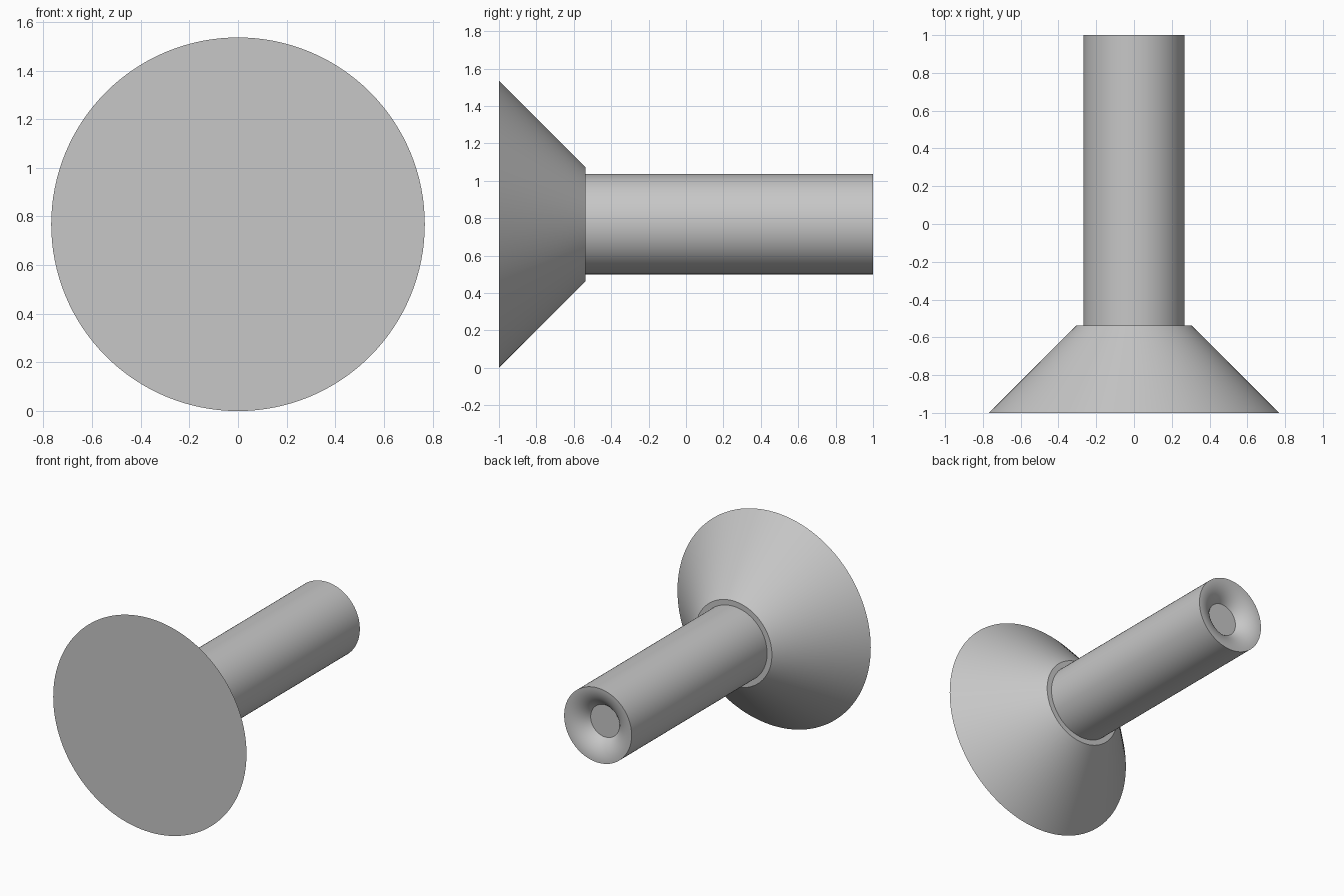
import bpy, bmesh
from math import sin, cos, pi, radians

cube = bpy.data.objects.get("Cube")
if cube:
    bpy.data.objects.remove(cube, do_unlink=True)

HEAD_R, NECK_R, SHAFT_R = 0.768, 0.306, 0.268
FRONT, SHOULDER, BACK = -1.0, -0.538, 1.0
SIDES = 128

grey = bpy.data.materials.new("plain grey")
grey.use_nodes = True
colour = (0.57, 0.57, 0.57, 1)
grey.diffuse_color = colour
grey.node_tree.nodes["Principled BSDF"].inputs["Base Color"].default_value = colour


def lathe(name, profile, cap_start=False, cap_end=False):
    """Turn a (radius, y) profile around the long axis."""
    bm = bmesh.new()
    rings = []
    for r, y in profile:
        rings.append([bm.verts.new((r * cos(2 * pi * i / SIDES), y,
                                    r * sin(2 * pi * i / SIDES)))
                      for i in range(SIDES)])
    for a, b in zip(rings, rings[1:]):
        for i in range(SIDES):
            j = (i + 1) % SIDES
            bm.faces.new((a[i], a[j], b[j], b[i]))
    if cap_start:
        bm.faces.new(rings[0][::-1])
    if cap_end:
        bm.faces.new(rings[-1])
    # The profile runs front to back, so the first side face must look outward
    bm.faces.ensure_lookup_table()
    first = bm.faces[0]
    first.normal_update()
    centre = first.calc_center_median()
    if first.normal.x * centre.x + first.normal.z * centre.z < 0:
        bmesh.ops.reverse_faces(bm, faces=bm.faces[:])
    bmesh.ops.recalc_face_normals(bm, faces=bm.faces[:]) if cap_start and cap_end else None
    mesh = bpy.data.meshes.new(name)
    bm.to_mesh(mesh)
    bm.free()
    mesh.materials.append(grey)
    obj = bpy.data.objects.new(name, mesh)
    obj.location.z = HEAD_R
    bpy.context.collection.objects.link(obj)
    bpy.ops.object.select_all(action='DESELECT')
    obj.select_set(True)
    bpy.context.view_layer.objects.active = obj
    bpy.ops.object.shade_smooth_by_angle(angle=radians(25))
    return obj


# Flared head with a flat front and a narrow shoulder
lathe("flared_head", [(HEAD_R, FRONT), (NECK_R, SHOULDER)],
      cap_start=True, cap_end=True)

# Shaft whose back end rolls inward to a small sunken disc
ROLL_R, ROLL_ANGLE, STEPS = 0.182, radians(57), 12
roll = [(SHAFT_R - ROLL_R * sin(ROLL_ANGLE * k / STEPS),
         BACK - ROLL_R * (1 - cos(ROLL_ANGLE * k / STEPS)))
        for k in range(STEPS + 1)]
lathe("shaft", [(SHAFT_R, SHOULDER - 0.02)] + roll,
      cap_start=True, cap_end=True)
